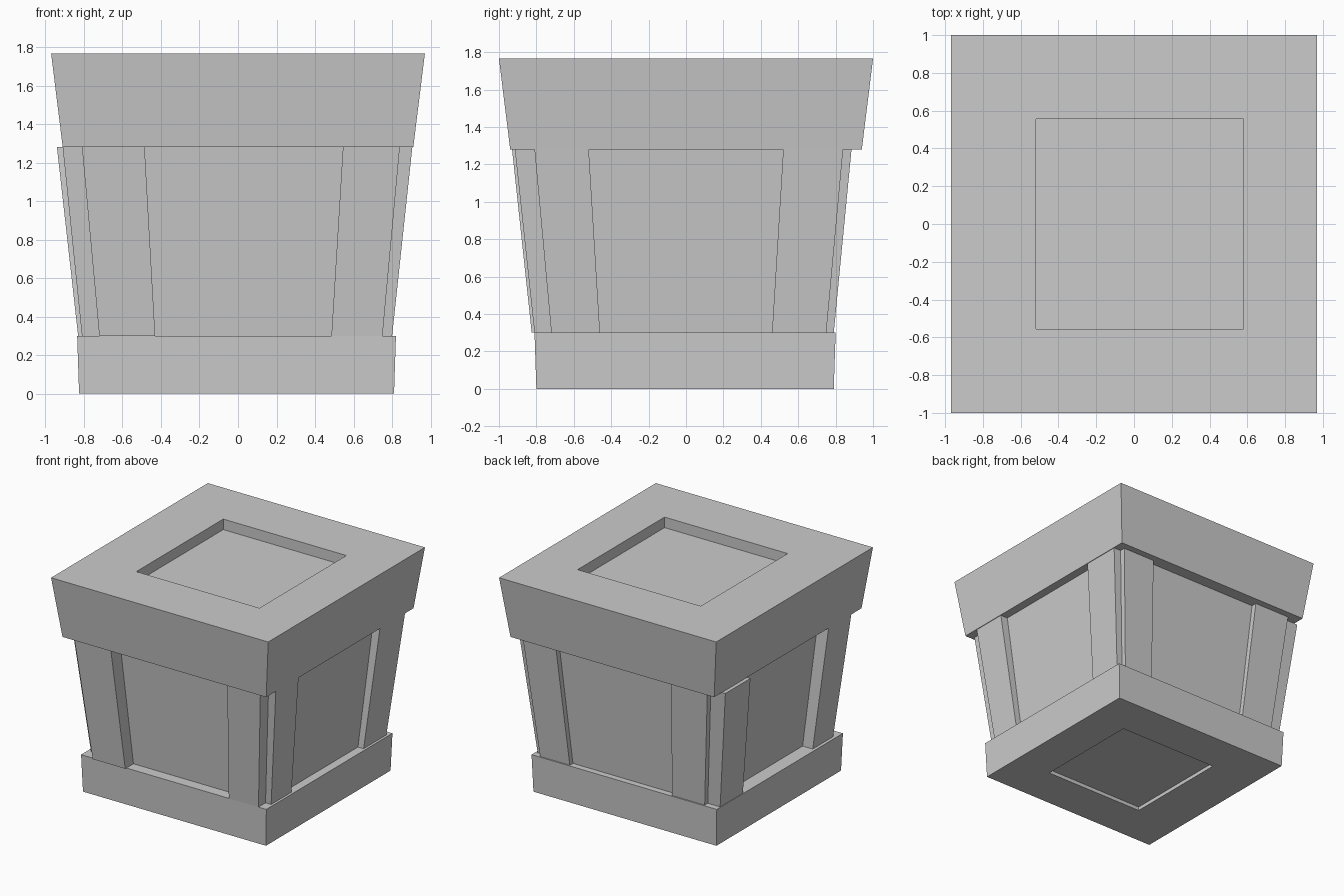
import bpy
import bmesh

if "Cube" in bpy.data.objects:
    bpy.data.objects.remove(bpy.data.objects["Cube"])


def loft(name, rings):
    """Closed solid through rectangular rings (x0, x1, y0, y1, z)."""
    bm = bmesh.new()
    loops = []
    for x0, x1, y0, y1, z in rings:
        corners = ((x0, y0), (x1, y0), (x1, y1), (x0, y1))
        loops.append([bm.verts.new((x, y, z)) for x, y in corners])
    for a, b in zip(loops, loops[1:]):
        for i in range(4):
            j = (i + 1) % 4
            bm.faces.new((a[i], a[j], b[j], b[i]))
    bm.faces.new(loops[0][::-1])
    bm.faces.new(loops[-1])
    bmesh.ops.recalc_face_normals(bm, faces=bm.faces)
    mesh = bpy.data.meshes.new(name)
    bm.to_mesh(mesh)
    bm.free()
    obj = bpy.data.objects.new(name, mesh)
    bpy.context.collection.objects.link(obj)


LOW, HIGH = 0.30, 1.28

# Base with a shallow recess underneath
loft("base", [(-0.42, 0.48, -0.445, 0.445, 0.03),
              (-0.42, 0.48, -0.445, 0.445, 0.0),
              (-0.825, 0.81, -0.80, 0.79, 0.0),
              (-0.835, 0.82, -0.81, 0.80, LOW)])

# Tapered body
loft("body", [(-0.72, 0.75, -0.72, 0.75, LOW),
              (-0.81, 0.84, -0.81, 0.84, HIGH)])

# Flared rim with a square soil recess
loft("rim", [(-0.91, 0.91, -0.94, 0.94, HIGH),
             (-0.97, 0.97, -1.0, 1.0, 1.765),
             (-0.52, 0.58, -0.555, 0.555, 1.765),
             (-0.52, 0.58, -0.555, 0.555, 1.68)])

# Corner strips: spans along the face and depths out of it, (low, high) pairs
X_SPANS = {"left": ((-0.72, -0.43), (-0.81, -0.485)),
           "right": ((0.485, 0.75), (0.545, 0.84))}
Y_SPANS = {"front": ((-0.72, -0.46), (-0.81, -0.52)),
           "back": ((0.46, 0.75), (0.52, 0.84))}
Y_DEPTHS = {("front", "left"): ((-0.825, -0.72), (-0.93, -0.81)),
            ("front", "right"): ((-0.81, -0.72), (-0.915, -0.81)),
            ("back", "left"): ((0.75, 0.79), (0.84, 0.885)),
            ("back", "right"): ((0.75, 0.79), (0.84, 0.885))}
X_DEPTHS = {("left", "front"): ((-0.81, -0.72), (-0.91, -0.81)),
            ("left", "back"): ((-0.83, -0.72), (-0.94, -0.81)),
            ("right", "front"): ((0.75, 0.80), (0.84, 0.905)),
            ("right", "back"): ((0.75, 0.80), (0.84, 0.905))}


def strip(face, end, xs, ys):
    loft(f"{face}_{end}_strip", [(*xs[0], *ys[0], LOW), (*xs[1], *ys[1], HIGH)])


for (face, end), depth in Y_DEPTHS.items():
    strip(face, end, X_SPANS[end], depth)
for (face, end), depth in X_DEPTHS.items():
    strip(face, end, depth, Y_SPANS[end])
